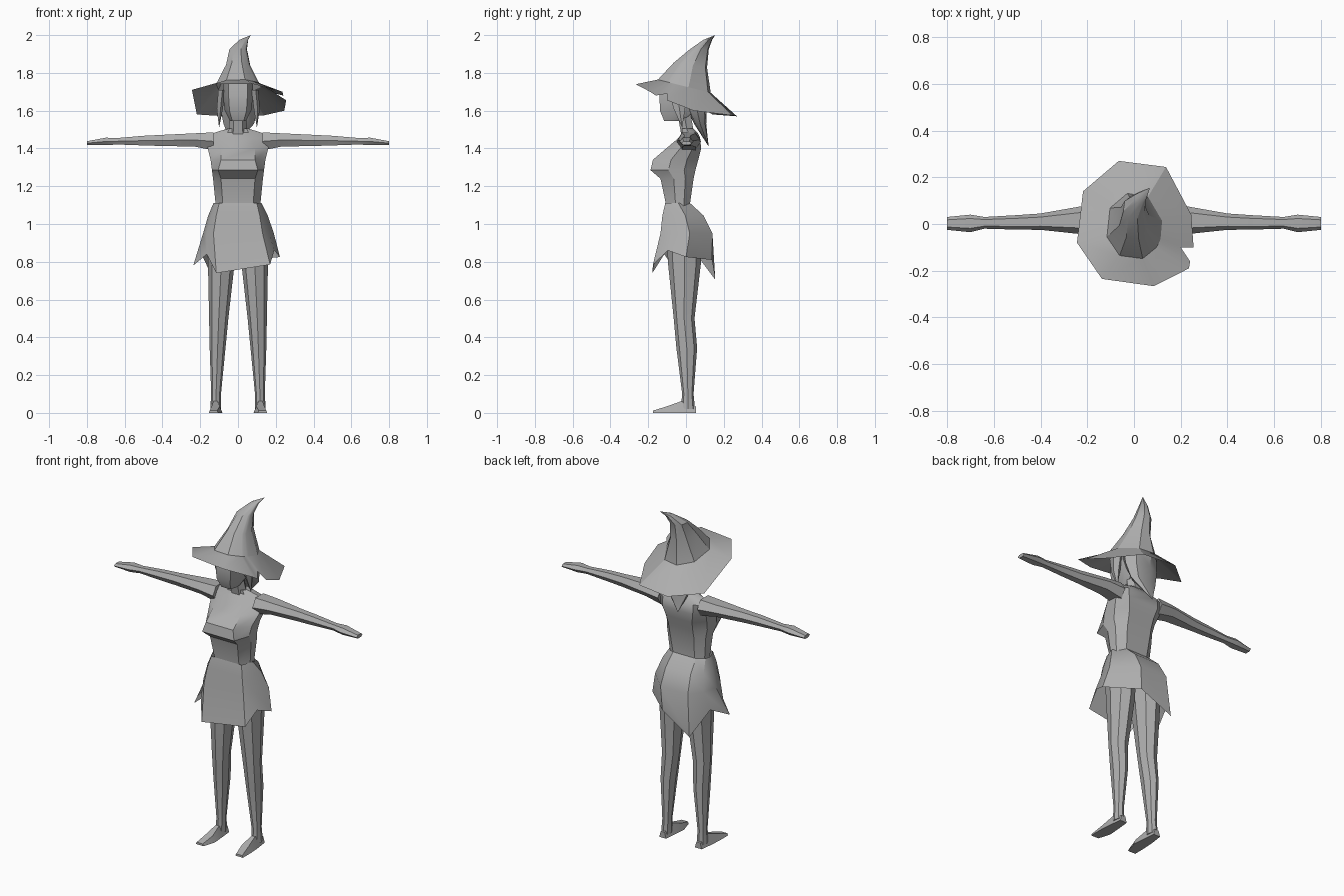
import bpy, math

if "Cube" in bpy.data.objects:
    bpy.data.objects.remove(bpy.data.objects["Cube"])

grey = bpy.data.materials.new("plain_grey")
grey.diffuse_color = (0.42, 0.42, 0.42, 1)
grey.use_nodes = True
grey.node_tree.nodes["Principled BSDF"].inputs["Base Color"].default_value = grey.diffuse_color


def loft(name, rings, cap_start=False, cap_end=False, tip=None, angle=30):
    """Skin a list of equal-length point rings; optionally close or taper to a tip."""
    n = len(rings[0])
    verts = [p for r in rings for p in r]
    faces = []
    for i in range(len(rings) - 1):
        for j in range(n):
            k = (j + 1) % n
            a, b = i * n, (i + 1) * n
            faces.append((a + j, a + k, b + k, b + j))
    last = (len(rings) - 1) * n
    if cap_start:
        faces.append(tuple(reversed(range(n))))
    if tip:
        verts.append(tip)
        faces += [(last + j, last + (j + 1) % n, len(verts) - 1) for j in range(n)]
    elif cap_end:
        faces.append(tuple(range(last, last + n)))
    me = bpy.data.meshes.new(name)
    me.from_pydata(verts, [], faces)
    me.materials.append(grey)
    ob = bpy.data.objects.new(name, me)
    bpy.context.collection.objects.link(ob)
    bpy.ops.object.select_all(action='DESELECT')
    ob.select_set(True)
    bpy.context.view_layer.objects.active = ob
    bpy.ops.object.mode_set(mode='EDIT')
    bpy.ops.mesh.select_all(action='SELECT')
    bpy.ops.mesh.normals_make_consistent(inside=False)
    bpy.ops.object.mode_set(mode='OBJECT')
    bpy.ops.object.shade_smooth_by_angle(angle=math.radians(angle))
    return ob


def ellipse(z, cx, cy, rx, ry, n=8):
    return [(cx + rx * math.cos(2 * math.pi * i / n),
             cy + ry * math.sin(2 * math.pi * i / n), z) for i in range(n)]


def body_ring(z, fx, yf, sx, bx, yb):
    """Symmetric eight-point ring: front pair, side pairs, back pair."""
    m1, m2 = yf * 0.6 + yb * 0.4, yf * 0.25 + yb * 0.75
    half = [(fx, yf), (sx, m1), (sx * 0.97, m2), (bx, yb)]
    return [(x, y, z) for x, y in half] + [(-x, y, z) for x, y in reversed(half)]


# Torso with bust
loft("torso", [body_ring(*r) for r in [
    (1.04, .08, -.11, .125, .07, .03),
    (1.10, .08, -.105, .118, .07, .02),
    (1.24, .09, -.135, .132, .08, .04),
    (1.285, .105, -.188, .138, .08, .05),
    (1.34, .09, -.175, .145, .085, .065),
    (1.40, .09, -.105, .16, .10, .08),
    (1.455, .075, -.04, .17, .10, .075),
    (1.485, .055, -.02, .12, .06, .06),
    (1.505, .045, -.02, .055, .04, .04)]], True, True)

# Arms with flat hands
arm = [(.13, 1.39, 1.485, -.05, .08), (.23, 1.41, 1.48, -.043, .075),
       (.40, 1.413, 1.472, -.025, .045), (.50, 1.416, 1.467, -.024, .038),
       (.64, 1.421, 1.455, -.02, .03), (.70, 1.417, 1.457, -.035, .04),
       (.80, 1.418, 1.438, -.025, .03)]
for side, s in (("left", -1), ("right", 1)):
    rings = []
    for x, z0, z1, y0, y1 in arm:
        zm, ym, w = (z0 + z1) / 2, (y0 + y1) / 2, (y1 - y0) * 0.28
        rings.append([(s * x, y, z) for y, z in (
            (y0, zm), (ym - w, z0), (ym + w, z0), (y1, zm), (ym + w, z1), (ym - w, z1))])
    loft(side + "_arm", rings, True, True)

    # Legs
    loft(side + "_leg", [ellipse(z, s * cx, cy, rx, ry) for z, cx, cy, rx, ry in [
        (.94, .088, -.01, .078, .09), (.80, .088, -.008, .071, .088),
        (.50, .102, -.01, .051, .055), (.345, .108, .004, .042, .055),
        (.10, .116, .01, .026, .030), (.02, .118, .01, .029, .038)]], True, True)

    # Feet, heel to toe
    loft(side + "_foot", [
        [(s * x0, y, 0), (s * x1, y, 0), (s * (x1 - i), y, h), (s * (x0 + i), y, h)]
        for y, x0, x1, h, i in [(.052, .095, .14, .035, .01), (-.025, .088, .15, .062, .02),
                                (-.10, .082, .155, .035, .015), (-.175, .105, .155, .012, .005)]],
        True, True)

# Skirt with a ragged hem: waist, hip shelf, hip, hem
waist = [(-.10, -.11), (.10, -.11), (.115, -.07), (.125, -.04), (.07, .022),
         (-.08, .022), (-.122, -.01), (-.13, -.04), (-.12, -.07)]
hip = [(-.13, -.135), (.13, -.135), (.165, -.08), (.19, .02), (.07, .14),
       (-.11, .14), (-.165, .07), (-.185, -.02), (-.165, -.09)]
shelf = [(w[0] * .5 + h[0] * .5, w[1] * .4 + h[1] * .6) for w, h in zip(waist, hip)]
hem = [(-.115, -.178, .74), (.17, -.175, .785), (.192, -.095, .86), (.222, .0, .825),
       (.06, .137, .81), (-.13, .155, .705), (-.195, .05, .845), (-.237, -.075, .78),
       (-.165, -.115, .84)]
loft("skirt", [[(x, y, 1.11) for x, y in waist],
               [(x, y, 1.045) for x, y in shelf],
               [(x, y, .95) for x, y in hip], hem])

# Neck and head
loft("neck", [ellipse(1.47, 0, .01, .052, .04, 6), ellipse(1.58, 0, -.01, .042, .04, 6)])
loft("head", [body_ring(*r) for r in [
    (1.545, .03, -.115, .042, .03, -.02), (1.60, .045, -.138, .07, .05, .05),
    (1.68, .05, -.14, .08, .06, .08), (1.74, .05, -.13, .08, .06, .08)]], True, True)

# Hair at the back, hanging to a point
loft("back_hair", [ellipse(z, cx, cy, rx, ry, 7) for z, cx, cy, rx, ry in [
    (1.70, 0, .04, .105, .08), (1.62, 0, .055, .105, .055),
    (1.53, 0, .075, .085, .033)]], True, tip=(-.03, .12, 1.41))

# Locks beside the face
for side, s in (("left", -1), ("right", 1)):
    loft(side + "_lock", [ellipse(1.71, s * .088, -.045, .02, .05, 5),
                          ellipse(1.61, s * .098, -.035, .018, .032, 5)],
         True, tip=(s * .1, -.02, 1.51))

# Hat: torn brim sloping down to the back, and a bent crown
brim = [(-.137, -.235, 1.74), (.085, -.266, 1.74), (.235, -.19, 1.70), (.24, -.16, 1.68),
        (.20, -.10, 1.69), (.255, -.10, 1.655), (.245, .04, 1.60), (.137, .244, 1.575),
        (-.065, .27, 1.57), (-.218, .14, 1.58), (-.244, -.08, 1.71)]
angles = [math.atan2(y, x) for x, y, z in brim]


def hat_ring(z, slope, cx, cy, rx, ry):
    return [(cx + rx * math.cos(a), cy + ry * math.sin(a), z - slope * ry * math.sin(a))
            for a in angles]


loft("hat_brim", [brim, hat_ring(1.73, .25, 0, -.01, .122, .145)])
loft("hat_crown", [hat_ring(*r) for r in [
    (1.73, .25, 0, -.01, .122, .145), (1.84, .15, 0, .022, .066, .092),
    (1.925, 0, 0, .07, .048, .052), (1.975, 0, .03, .115, .024, .024)]],
    tip=(.068, .155, 2.0))
